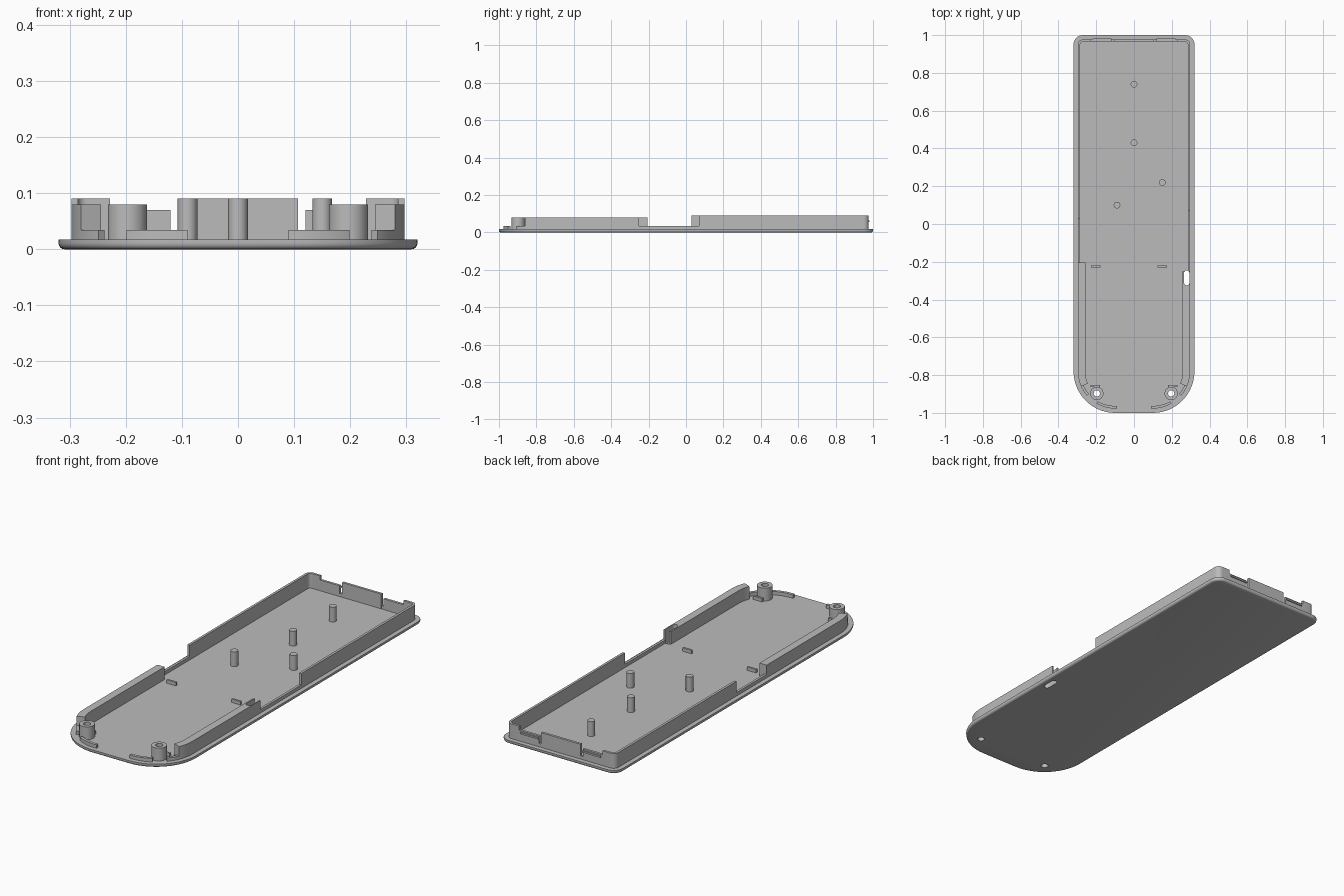
import bpy, bmesh
from math import sin, cos, radians

if "Cube" in bpy.data.objects:
    bpy.data.objects.remove(bpy.data.objects["Cube"], do_unlink=True)

grey = bpy.data.materials.new("plastic_grey")
grey.use_nodes = True
colour = (0.5, 0.5, 0.5, 1)
grey.diffuse_color = colour
grey.node_tree.nodes["Principled BSDF"].inputs["Base Color"].default_value = colour

PLATE_TOP, SINK = 0.017, 0.015
LIP_TOP, FRONT_TOP, BACK_TOP = 0.034, 0.08, 0.09
parts = []


def prism(name, points, z0, z1, bevel=0):
    """Extrude a flat outline, optionally rounding its lower rim."""
    bm = bmesh.new()
    face = bm.faces.new([bm.verts.new((x, y, z0)) for x, y in points])
    new = bmesh.ops.extrude_face_region(bm, geom=[face])["geom"]
    bmesh.ops.translate(bm, vec=(0, 0, z1 - z0),
                        verts=[v for v in new if isinstance(v, bmesh.types.BMVert)])
    bmesh.ops.recalc_face_normals(bm, faces=bm.faces)
    if bevel:
        rim = [e for e in bm.edges if all(v.co.z < z0 + 1e-5 for v in e.verts)]
        bmesh.ops.bevel(bm, geom=rim, offset=bevel, segments=4, profile=0.5, affect='EDGES')
    mesh = bpy.data.meshes.new(name)
    bm.to_mesh(mesh)
    bm.free()
    mesh.materials.append(grey)
    ob = bpy.data.objects.new(name, mesh)
    bpy.context.collection.objects.link(ob)
    parts.append(ob)
    return ob


def box(name, x, y, width, depth, z1):
    w, d = width / 2, depth / 2
    return prism(name, [(x - w, y - d), (x + w, y - d), (x + w, y + d), (x - w, y + d)], SINK, z1)


def arc(cx, cy, r, a0, a1, n=14):
    steps = [radians(a0 + (a1 - a0) * i / n) for i in range(n + 1)]
    return [(cx + r * cos(a), cy + r * sin(a)) for a in steps]


def circle(x, y, r, n=32):
    return arc(x, y, r, 0, 360, n)[:-1]


def front_arc(inset, a0, a1):
    return arc(0.1, -0.78, 0.22 - inset, -a0, -a1)


def back_arc(inset):
    return arc(0.27, 0.95, 0.05 - inset, 0, 90, 8)


def band(name, path, side, outer, inner, z1):
    """Wall between two insets of the same path, on either side."""
    pts = path(outer) + path(inner)[::-1]
    return prism(name, [(side * x, y) for x, y in pts], SINK, z1)


def cut(target, cutter):
    mod = target.modifiers.new("hole", 'BOOLEAN')
    mod.object, mod.operation, mod.solver = cutter, 'DIFFERENCE', 'EXACT'
    graph = bpy.context.evaluated_depsgraph_get()
    mesh = bpy.data.meshes.new_from_object(target.evaluated_get(graph))
    target.modifiers.clear()
    target.data = mesh


# Base plate with rounded lower rim
half = front_arc(0, 90, 0) + back_arc(0)
base = prism("base_plate", half + [(-x, y) for x, y in half[::-1]], 0, PLATE_TOP, 0.011)

OUT, THIN, THICK = 0.023, 0.035, 0.062
walls = {}
for side, label, front_y, back_y in ((-1, "right", -0.205, 0.03), (1, "left", -0.25, 0.07)):
    # Tall back wall wrapping around the corner
    band(label + "_back_wall",
         lambda i: [(0.32 - i, back_y)] + back_arc(i) + [(0.228, 1 - i)],
         side, OUT, THIN, BACK_TOP)
    # Thick front wall following the rounded end
    walls[side] = band(label + "_front_wall",
                       lambda i: [(0.32 - i, front_y)] + front_arc(i, 0, 24),
                       side, OUT, THICK, FRONT_TOP)
    # Low lips
    band(label + "_middle_lip", lambda i: [(0.32 - i, back_y), (0.32 - i, front_y)],
         side, OUT, THIN, LIP_TOP)
    band(label + "_corner_lip", lambda i: front_arc(i, 23, 41), side, OUT, 0.037, LIP_TOP)
    band(label + "_front_lip", lambda i: front_arc(i, 60, 90) + [(0.09, i - 1)],
         side, OUT, 0.037, LIP_TOP)
    # Snap panel with its small ridge in the back wall
    box(label + "_snap_panel", side * 0.174, 0.971, 0.108, 0.012, 0.07)
    ridge = box(label + "_snap_ridge", side * 0.17, 0.977, 0.1, 0.01, 0.023)
    ridge.location.z = 0.04
    # Screw boss and the rib behind it
    boss = prism(label + "_screw_boss", circle(side * 0.197, -0.897, 0.035), SINK, FRONT_TOP)
    hole = prism("screw_hole_cutter", circle(side * 0.197, -0.897, 0.0165), -0.1, 0.2)
    cut(boss, hole)
    cut(base, hole)
    parts.remove(hole)
    bpy.data.objects.remove(hole, do_unlink=True)
    box(label + "_boss_rib", side * 0.205, -0.857, 0.05, 0.01, LIP_TOP)

# Centre of the back wall, and the low lip joining its pieces
box("back_centre_wall", 0, 0.971, 0.214, 0.012, BACK_TOP)
box("back_lip", 0, 0.971, 0.46, 0.011, LIP_TOP - 0.001)

# Strap slot through the plate and the left front wall
slot = prism("slot_cutter",
             arc(0.279, -0.26, 0.014, 0, 180) + arc(0.279, -0.311, 0.014, 180, 360), -0.1, 0.2)
cut(base, slot)
cut(walls[1], slot)
parts.remove(slot)
bpy.data.objects.remove(slot, do_unlink=True)

# Support pins
for i, (x, y) in enumerate(((0, 0.74), (0, 0.43), (0.15, 0.22), (-0.09, 0.1))):
    prism(f"support_pin_{i + 1}", circle(x, y, 0.0175), SINK, BACK_TOP)

# Locating ribs on the floor
for x in (-0.203, 0.15):
    box("floor_rib", x, -0.226, 0.05, 0.01, LIP_TOP)

# Smooth the round parts and keep the edges sharp
bpy.ops.object.select_all(action='DESELECT')
for ob in parts:
    ob.select_set(True)
bpy.context.view_layer.objects.active = base
bpy.ops.object.shade_smooth_by_angle(angle=radians(30))
